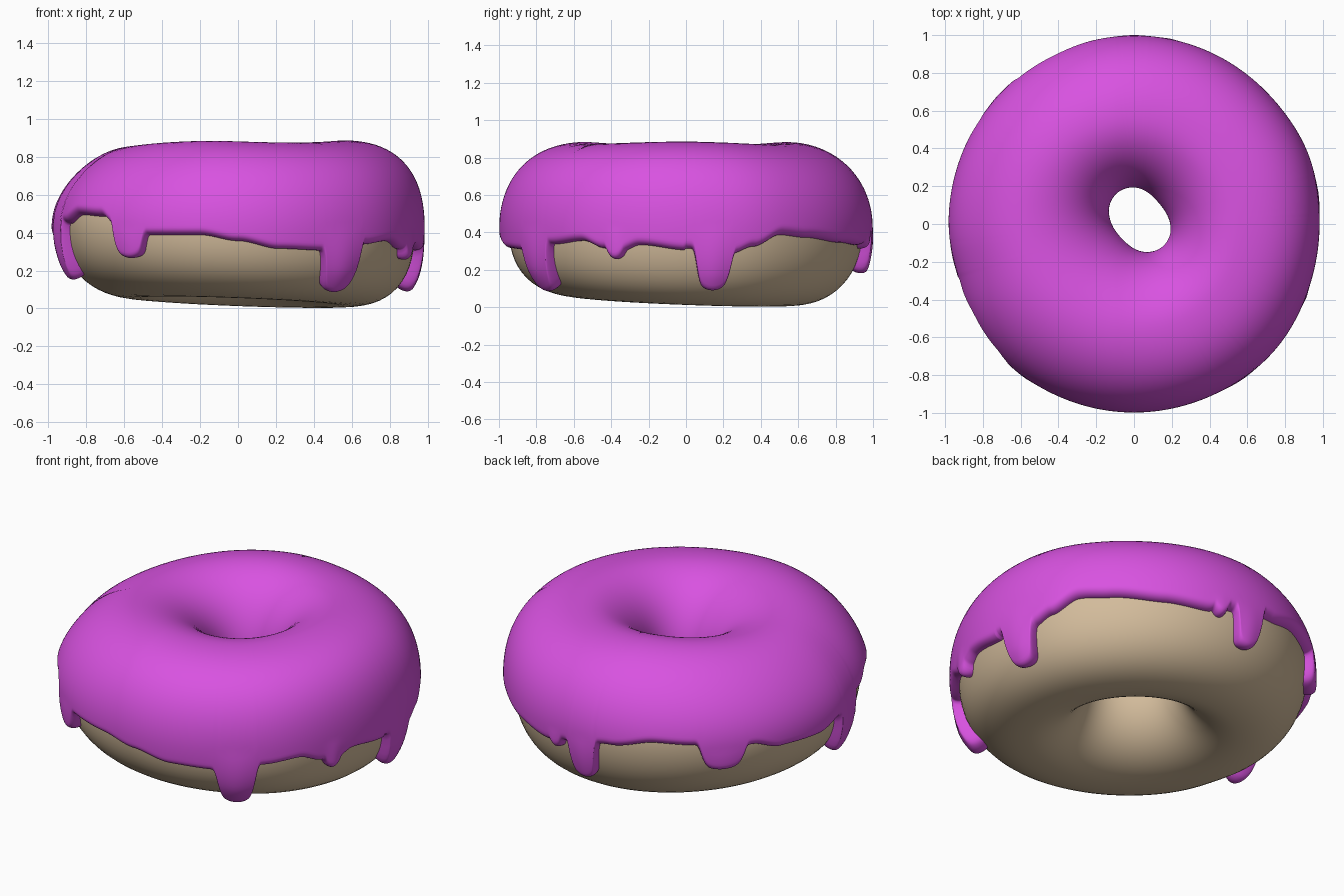
import bpy
from math import sin, cos, pi, radians, sqrt, exp
from mathutils import Vector

if "Cube" in bpy.data.objects:
    bpy.data.objects.remove(bpy.data.objects["Cube"])

RING, ZC = 0.56, 0.43                 # ring radius and height of the tube centre
A_OUT, A_IN, B = 0.375, 0.35, 0.40    # dough tube half sizes


def clamp(v):
    return max(0.0, min(1.0, v))


def turn(deg, centre):
    return abs((deg - centre + 180) % 360 - 180)


# Uneven ring surface: th runs round the ring, ph round the tube, off pushes outward
def surf(th, ph, off=0.0):
    c, s = cos(ph), sin(ph)
    inner, outer = clamp(-c), clamp(c)
    low, high = clamp(-s), clamp(s)
    a = (A_OUT if c > 0 else A_IN - 0.025 * cos(2 * (th - radians(130)))) + off
    k = 1.0
    if c > 0:
        if s > 0:      # shoulder: full on the right, sloping elsewhere
            box = 0.015 + 0.04 * cos(th + radians(10))
        else:
            box = 0.04 + 0.03 * cos(th + pi / 4)
        k += box * sin(2 * ph) ** 2
    deg = th * 180 / pi
    lump = 0.005 - 0.008 * cos(2 * th) + 0.012 * exp(-(turn(deg, 318) / 18) ** 2)
    lump += 0.008 * exp(-(turn(deg, 218) / 20) ** 2) - 0.012 * exp(-(turn(deg, 196) / 10) ** 2)
    lump += 0.01 * exp(-(turn(deg, 22) / 14) ** 2)
    r = RING + a * k * c + lump * outer
    x = r * cos(th) + 0.03 * inner
    y = r * sin(th) + 0.022 * inner
    z = ZC + (B + off) * k * s
    z -= (0.038 * (x + y) - 0.004) * low            # sagging underside
    z -= 0.05 * high * clamp(-x - 0.1) ** 1.2       # lower left shoulder
    z -= 0.02 * high * exp(-(turn(deg, 50) / 35) ** 2) * clamp(r - 0.45) * 2
    z += 0.006 * high * cos(3 * th)
    return Vector((x, y, z))


# Icing rim heights (degrees, z) and drips (degrees, half width, tip z)
RIM = [(0, .30), (15, .27), (22, .31), (32, .38), (42, .365), (60, .335), (74, .32),
       (84, .36), (100, .41), (115, .46), (128, .45), (147, .42), (157, .37),
       (174, .36), (184, .40), (200, .45), (210, .50), (222, .49), (230, .42),
       (242, .38), (258, .38), (270, .345), (283, .30), (298, .29), (313, .325),
       (325, .345), (333, .30), (338, .28), (345, .32), (360, .29)]
DRIPS = [(234, 5.3, .25), (304.5, 6, .075), (337, 2.8, .24), (9, 5.5, .075),
         (90, 4.6, .165), (137, 7, .285), (191, 5, .14), (79, 2.5, .30)]


def rim(deg):
    for (d0, z0), (d1, z1) in zip(RIM, RIM[1:]):
        if d0 <= deg <= d1:
            t = (deg - d0) / (d1 - d0)
            z = z0 + (z1 - z0) * t * t * (3 - 2 * t)
            break
    bump = 0.0
    for d, w, tip in DRIPS:
        q = turn(deg, d) / w
        z += (tip + 0.03 * min(q, 1.2) ** 2 - z) * exp(-q ** 8 * 0.7)
        bump = max(bump, exp(-q * q))
    return z, bump


def phi_at(th, z, off):
    lo, hi = -pi / 2, pi / 2
    for _ in range(24):
        mid = (lo + hi) / 2
        if surf(th, mid, off).z < z:
            lo = mid
        else:
            hi = mid
    return lo


def make(name, rows, wrap, color):
    n, m = len(rows), len(rows[0])
    faces = []
    for i in range(n):
        i2 = (i + 1) % n
        for j in range(m if wrap else m - 1):
            j2 = (j + 1) % m
            faces.append((i * m + j, i2 * m + j, i2 * m + j2, i * m + j2))
    me = bpy.data.meshes.new(name)
    me.from_pydata([v for r in rows for v in r], [], faces)
    me.polygons.foreach_set("use_smooth", [True] * len(faces))
    me.update()
    mat = bpy.data.materials.new(name)
    mat.diffuse_color = color
    mat.use_nodes = True
    mat.node_tree.nodes["Principled BSDF"].inputs["Base Color"].default_value = mat.diffuse_color
    me.materials.append(mat)
    ob = bpy.data.objects.new(name, me)
    bpy.context.collection.objects.link(ob)
    return ob


# Dough ring
dough = [[surf(2 * pi * i / 128, 2 * pi * j / 64) for j in range(64)] for i in range(128)]
make("dough", dough, True, (0.65, 0.50, 0.33, 1))

# Icing coat with rounded rim and drips
COLS, ROWS, THICK = 720, 72, 0.05
icing = []
for i in range(COLS):
    th = 2 * pi * i / COLS
    z, bump = rim(360 * i / COLS)
    p0 = phi_at(th, z, THICK)
    p1 = pi + 0.08 + 0.06 * sin(3 * th)
    col = []
    for j in range(ROWS + 1):
        t = j / ROWS
        p = p0 + (p1 - p0) * t * t * (3 - 2 * t)
        d = clamp(min(p - p0, p1 - p) * 0.43 / 0.05)
        thick = THICK + 0.02 * bump * clamp(-sin(p) * 2)
        col.append(surf(th, p, -0.015 + (thick + 0.015) * sqrt(1 - (1 - d) ** 2)))
    icing.append(col)
make("icing", icing, False, (0.69, 0.085, 0.75, 1))
